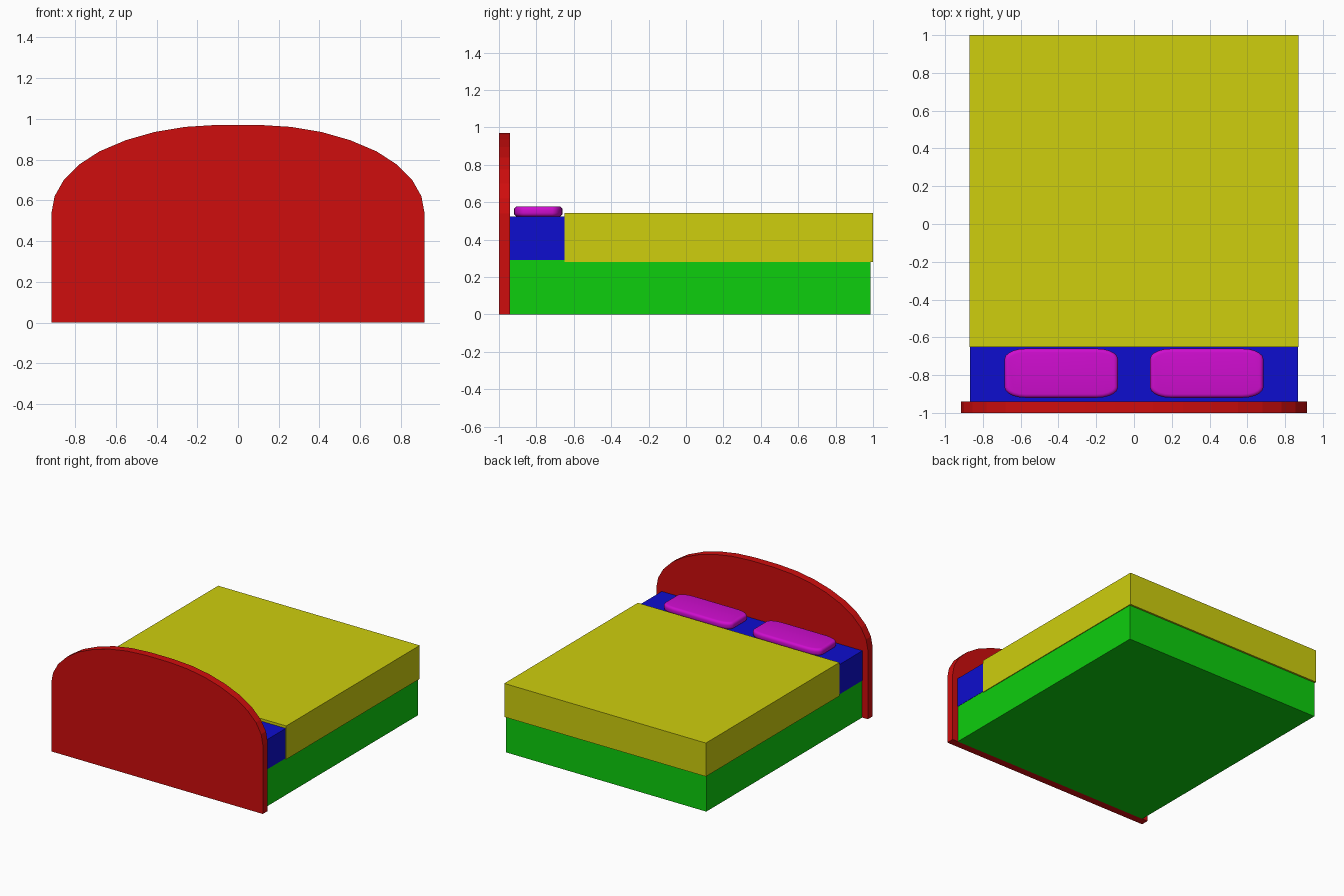
import bpy, bmesh, math

cube = bpy.data.objects.get("Cube")
if cube:
    bpy.data.objects.remove(cube)


def material(name, rgb):
    m = bpy.data.materials.new(name)
    m.use_nodes = True
    m.diffuse_color = (*rgb, 1)
    m.node_tree.nodes["Principled BSDF"].inputs["Base Color"].default_value = (*rgb, 1)
    return m


HI, LO = 0.62, 0.004
red = material("red", (HI, LO, LO))
green = material("green", (LO, HI, LO))
blue = material("blue", (LO, LO, HI))
yellow = material("yellow", (HI, HI, LO))
magenta = material("magenta", (HI, LO, HI))


def add_object(name, bm, mat):
    bmesh.ops.recalc_face_normals(bm, faces=bm.faces)
    mesh = bpy.data.meshes.new(name)
    bm.to_mesh(mesh)
    bm.free()
    mesh.materials.append(mat)
    obj = bpy.data.objects.new(name, mesh)
    bpy.context.collection.objects.link(obj)
    return obj


def box_mesh(lo, hi):
    bm = bmesh.new()
    bmesh.ops.create_cube(bm, size=1)
    for v in bm.verts:
        v.co = [(a + b) / 2 + c * (b - a) for a, b, c in zip(lo, hi, v.co)]
    return bm


# Headboard: mirrored arched outline, extruded in depth
half = [(0.915, 0), (0.915, 0.54), (0.9, 0.62), (0.855, 0.70), (0.78, 0.775),
        (0.68, 0.84), (0.55, 0.895), (0.41, 0.935), (0.26, 0.96), (0.1, 0.97)]
outline = half + [(-x, z) for x, z in reversed(half)]
bm = bmesh.new()
face = bm.faces.new([bm.verts.new((x, -1, z)) for x, z in outline])
extruded = bmesh.ops.extrude_face_region(bm, geom=[face], use_keep_orig=True)
back = [g for g in extruded["geom"] if isinstance(g, bmesh.types.BMVert)]
bmesh.ops.translate(bm, verts=back, vec=(0, 0.06, 0))
add_object("headboard", bm, red)

# Base, mattress and blanket
add_object("bed_base", box_mesh((-0.866, -0.94, 0), (0.866, 0.986, 0.29)), green)
add_object("mattress", box_mesh((-0.868, -0.94, 0.29), (0.868, 0.986, 0.523)), blue)
add_object("blanket", box_mesh((-0.872, -0.65, 0.281), (0.872, 1, 0.543)), yellow)

# Pillows: rounded rectangles with softened rims
for side, sign in (("left", 1), ("right", -1)):
    bm = box_mesh((-0.15, -0.13, 0), (0.15, 0.13, 0.055))
    upright = [e for e in bm.edges if abs(e.verts[0].co.z - e.verts[1].co.z) > 0.01]
    bmesh.ops.bevel(bm, geom=upright, offset=0.055, segments=5, profile=0.5, affect='EDGES')
    bmesh.ops.scale(bm, vec=(2, 1, 1), verts=bm.verts)
    rim = [e for e in bm.edges if abs(e.verts[0].co.z - e.verts[1].co.z) < 0.01]
    bmesh.ops.bevel(bm, geom=rim, offset=0.02, segments=4, profile=0.5, affect='EDGES')
    bmesh.ops.translate(bm, vec=(sign * 0.385, -0.79, 0.523), verts=bm.verts)
    for f in bm.faces:
        f.smooth = True
    add_object(side + "_pillow", bm, magenta)
